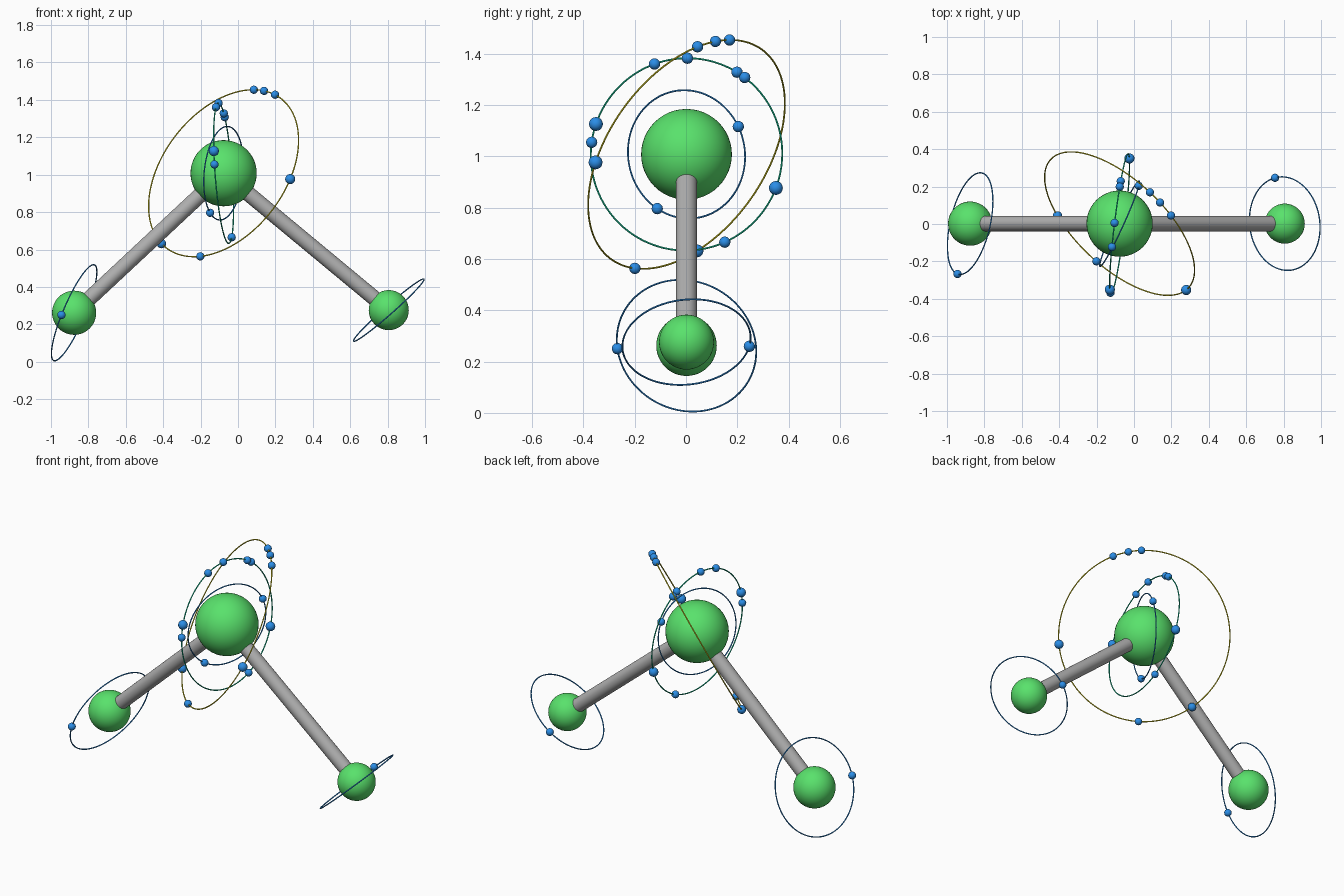
import bpy
from mathutils import Vector

cube = bpy.data.objects.get("Cube")
if cube:
    bpy.data.objects.remove(cube, do_unlink=True)


def material(name, colour):
    m = bpy.data.materials.new(name)
    m.use_nodes = True
    m.diffuse_color = (*colour, 1)
    m.node_tree.nodes["Principled BSDF"].inputs["Base Color"].default_value = (*colour, 1)
    return m


GREEN = material("atom green", (0.10, 0.76, 0.15))
GREY = material("rod grey", (0.43, 0.43, 0.43))
BLUE = material("electron blue", (0.025, 0.28, 0.83))
RING_BLUE = material("ring blue", (0.03, 0.30, 0.83))
RING_TEAL = material("ring teal", (0.01, 0.68, 0.38))
RING_YELLOW = material("ring yellow", (0.82, 0.72, 0.02))


def finish(name, mat):
    ob = bpy.context.object
    ob.name = name
    ob.data.materials.append(mat)
    bpy.ops.object.shade_smooth_by_angle()


def ball(name, centre, radius, mat, segments=32):
    bpy.ops.mesh.primitive_uv_sphere_add(
        segments=segments, ring_count=segments // 2, radius=radius, location=centre)
    finish(name, mat)


def rod(name, a, b, radius):
    axis = b - a
    bpy.ops.mesh.primitive_cylinder_add(
        vertices=32, radius=radius, depth=axis.length, location=(a + b) / 2,
        rotation=axis.to_track_quat("Z", "Y").to_euler())
    finish(name, GREY)


def orbit(name, centre, radius, normal, mat, electrons):
    """Thin ring with small balls; each electron is (direction, ball radius)."""
    n = Vector(normal).normalized()
    bpy.ops.mesh.primitive_torus_add(
        major_segments=128, minor_segments=8, major_radius=radius, minor_radius=0.0035,
        location=centre, rotation=n.to_track_quat("Z", "Y").to_euler())
    finish(name + "_orbit", mat)
    for i, (direction, size) in enumerate(electrons):
        d = Vector(direction)
        d = (d - n * d.dot(n)).normalized()
        ball(f"{name}_electron_{i + 1}", centre + d * radius, size, BLUE, 20)


# Atoms
middle = Vector((-0.077, 0.002, 1.008))
right = Vector((-0.876, 0.002, 0.262))
left = Vector((0.806, 0.002, 0.276))
ball("central_atom", middle, 0.177, GREEN, 48)
ball("right_atom", right, 0.118, GREEN, 48)
ball("left_atom", left, 0.107, GREEN, 48)

# Bonds
rod("right_bond", middle, right, 0.041)
rod("left_bond", middle, left, 0.041)

# Electron orbits
S, L = 0.022, 0.027
orbit("right_atom", right, 0.278, (0.899, -0.21, -0.383), RING_BLUE,
      [((-0.07, -0.265, -0.01), S)])
orbit("left_atom", left, 0.251, (0.658, 0.09, -0.746), RING_BLUE,
      [((-0.05, 0.25, -0.02), S)])
orbit("inner", middle, 0.251, (0.906, -0.414, -0.085), RING_BLUE,
      [((0.105, 0.205, 0.11), S), ((-0.072, -0.115, -0.213), S)])
orbit("middle", middle, 0.376, (1, -0.123, 0.073), RING_TEAL,
      [((-0.04, -0.125, 0.353), S), ((-0.03, 0.004, 0.374), S),
       ((0.0, 0.198, 0.322), S), ((0.01, 0.228, 0.302), S),
       ((-0.05, -0.352, 0.118), L), ((-0.05, -0.37, 0.047), S),
       ((0.055, 0.354, -0.133), L), ((0.04, 0.152, -0.348), S)])
orbit("outer", middle, 0.5035, (0.605, 0.648, -0.463), RING_YELLOW,
      [((0.168, 0.174, 0.445), S), ((0.222, 0.118, 0.44), S),
       ((0.28, 0.048, 0.417), S), ((0.357, -0.351, -0.033), L),
       ((-0.329, 0.045, -0.38), 0.025), ((-0.126, -0.203, -0.442), S)])
